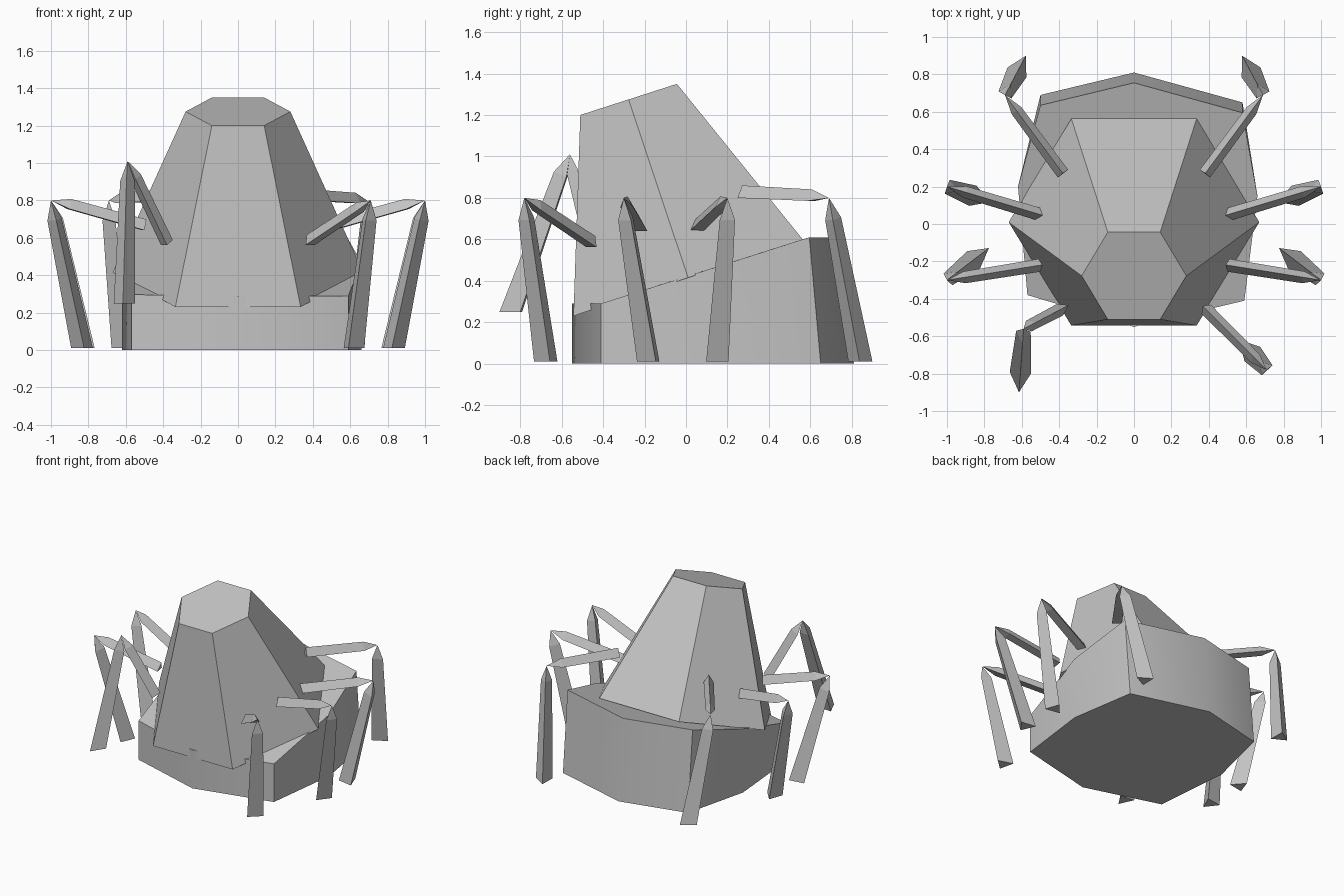
import bpy, bmesh, math
from mathutils import Vector

cube = bpy.data.objects.get("Cube")
if cube:
    bpy.data.objects.remove(cube, do_unlink=True)

grey = bpy.data.materials.new("plain_grey")
grey.use_nodes = True
COLOUR = (0.55, 0.55, 0.55, 1)
grey.diffuse_color = COLOUR
grey.node_tree.nodes["Principled BSDF"].inputs["Base Color"].default_value = COLOUR


def finish(bm, name):
    bmesh.ops.recalc_face_normals(bm, faces=bm.faces[:])
    mesh = bpy.data.meshes.new(name)
    bm.to_mesh(mesh)
    bm.free()
    mesh.materials.append(grey)
    obj = bpy.data.objects.new(name, mesh)
    bpy.context.collection.objects.link(obj)
    return obj


def loft(name, rings, tip=None):
    """Skin matching rings in order; close the start with a tip or a cap."""
    bm = bmesh.new()
    loops = [[bm.verts.new(p) for p in ring] for ring in rings]
    n = len(loops[0])
    for a, b in zip(loops, loops[1:]):
        for i in range(n):
            j = (i + 1) % n
            bm.faces.new((a[i], a[j], b[j], b[i]))
    if tip is None:
        bm.faces.new(loops[0])
    else:
        t = bm.verts.new(tip)
        for i in range(n):
            bm.faces.new((t, loops[0][i], loops[0][(i + 1) % n]))
    bm.faces.new(loops[-1])
    return finish(bm, name)


# Body: eight-sided tub whose rim climbs toward the back
floor = [(0, -.55), (.59, -.41), (.66, .15), (.58, .65),
         (0, .81), (-.5, .69), (-.62, .2), (-.57, -.38)]


def rim(x, y):
    z = .29 + .32 * min(max((y + .4) / .99, 0), 1)
    return (x, y - (.055 if y > .5 else 0), z)


body = loft("body", [[(x, y, 0) for x, y in floor], [rim(x, y) for x, y in floor]])
bpy.ops.object.select_all(action='DESELECT')
body.select_set(True)
bpy.context.view_layer.objects.active = body
bpy.ops.object.shade_smooth_by_angle(angle=math.radians(32))


# Shell: leaning six-sided cone with a cut top
def hexagon(centre, radius, depth, rise):
    ring = []
    for i in range(6):
        a = math.radians(60 * i)
        s = math.sin(a) / math.sin(math.pi / 3)
        ring.append((radius * math.cos(a), centre[0] + depth * s, centre[1] + rise * s))
    return ring


loft("shell", [hexagon((.01, .415), .67, .553, .185),
               hexagon((-.277, 1.275), .28, .233, .075)])


# Legs: triangular spikes that meet point to point at the knee
def spike(name, tip, end, toward, radius, start_radius, shoulder, flat_end=False):
    tip, end = Vector(tip), Vector(end)
    axis = (end - tip).normalized()
    u = (toward - axis * toward.dot(axis)).normalized()
    v = axis.cross(u)

    def ring(centre, r):
        pts = []
        for i in range(3):
            a = math.tau * i / 3
            p = centre + (u * math.cos(a) + v * math.sin(a)) * r
            if flat_end and centre == end:
                p += axis * ((end.z - p.z) / axis.z)
            pts.append(p)
        return pts

    loft(name, [ring(tip.lerp(end, shoulder), start_radius), ring(end, radius)], tip)


def leg(name, hip, knee, foot):
    out = Vector((foot[0] - knee[0], foot[1] - knee[1], 0))
    spike(name + "_upper", knee, hip, Vector((0, 0, 1)), .04, .037, .2)
    spike(name + "_lower", knee, foot, out, .066, .045, .13, True)


legs = {
    "back": ((.38, .27, .82), (.69, .69, .8), (.61, .84, .01)),
    "rear_middle": ((.5, .05, .66), (1, .2, .8), (.83, .14, .01)),
    "front_middle": ((.5, -.22, .66), (1, -.3, .8), (.83, -.17, .01)),
    "front": ((.38, -.45, .58), (.71, -.78, .8), (.61, -.67, .01)),
}
raised = ((.38, -.45, .57), (.59, -.56, 1.01), (.61, -.83, .25))
for part, joints in legs.items():
    leg("left_" + part + "_leg", *joints)
    other = raised if part == "front" else joints
    leg("right_" + part + "_leg", *[(-x, y, z) for x, y, z in other])
